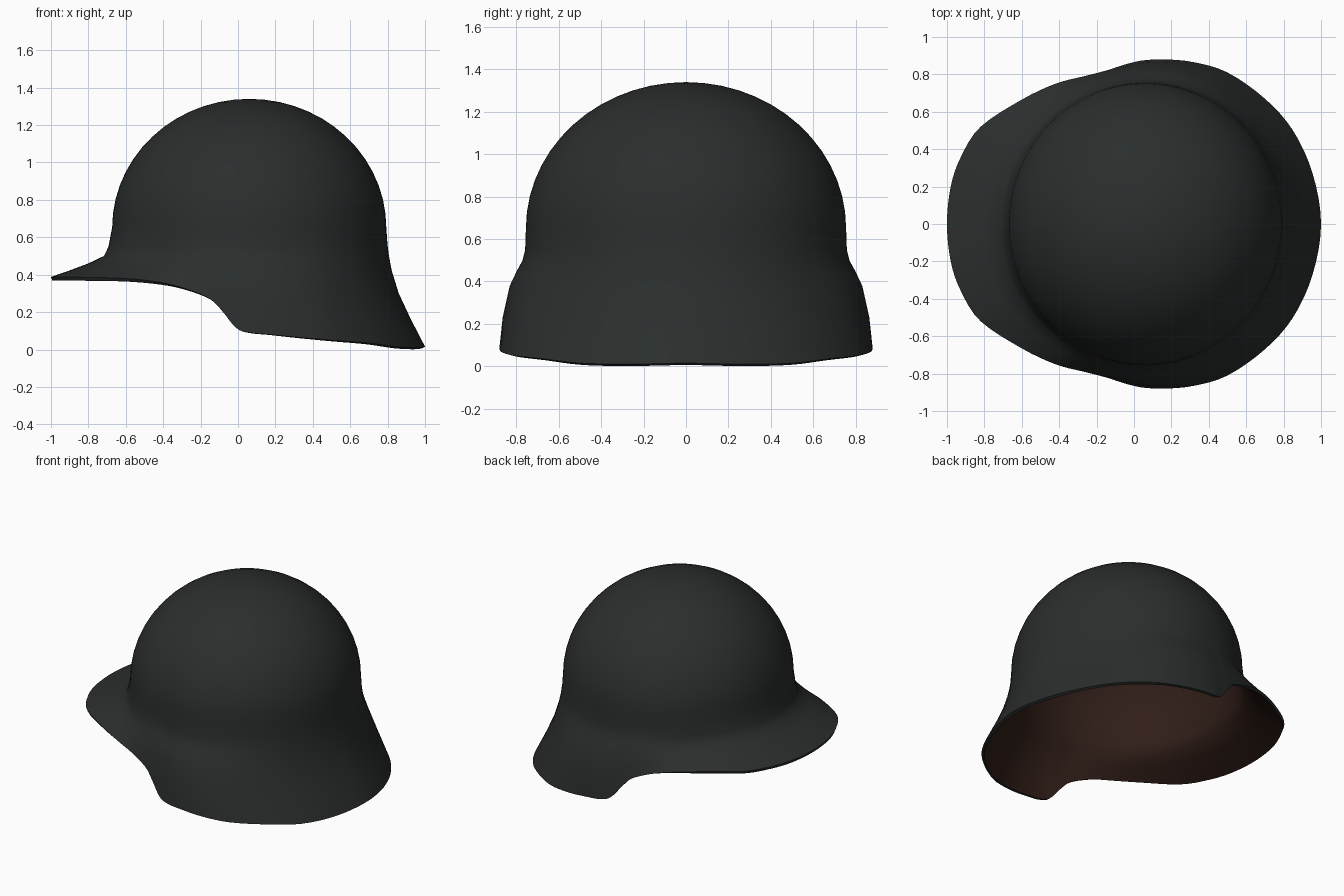
import bpy, bmesh, math
from mathutils import Vector

if "Cube" in bpy.data.objects:
    bpy.data.objects.remove(bpy.data.objects["Cube"])

def material(name, rgb):
    m = bpy.data.materials.new(name)
    m.diffuse_color = (*rgb, 1)
    m.use_nodes = True
    m.node_tree.nodes["Principled BSDF"].inputs["Base Color"].default_value = m.diffuse_color
    return m

# Half of the lower rim, from visor tip (-x) round to the neck guard (+x)
RIM = [(-1, 0, .388), (-.98, .2, .388), (-.925, .36, .388), (-.82, .52, .386),
       (-.6, .665, .38), (-.42, .75, .36), (-.28, .787, .325), (-.15, .82, .27),
       (-.08, .843, .20), (-.01, .863, .115), (.06, .876, .09), (.17, .88, .08),
       (.32, .865, .065), (.5, .81, .05), (.7, .67, .035), (.85, .5, .015),
       (.955, .27, .01), (1, 0, .015)]
# Flare profiles from dome to rim: (outward fraction, drop fraction)
FRONT = [(.02, .12), (.06, .38), (.13, .57), (.40, .73), (.70, .87), (1, 1)]
SIDE = [(.03, .18), (.13, .27), (.36, .36), (.62, .48), (.88, .74), (1, 1)]
BACK = [(.03, .14), (.07, .24), (.14, .36), (.32, .55), (.62, .76), (1, 1)]
CX, RX, RY, EQ, TOP = .06, .733, .755, .65, 1.34
STEPS, DOME_RINGS = 4, 14

def mirror(p):
    return Vector((p[0], -p[1], p[2]))

def catmull(a, b, c, d, t):
    return .5 * (2*b + (c-a)*t + (2*a-5*b+4*c-d)*t*t + (3*b-a-3*c+d)*t**3)

def closed_rim():
    pts = [Vector(p) for p in RIM]
    pts += [mirror(p) for p in RIM[-2:0:-1]]
    n = len(pts)
    return [catmull(pts[i-1], pts[i], pts[(i+1) % n], pts[(i+2) % n], k/STEPS)
            for i in range(n) for k in range(STEPS)]

def flare(c, i):
    # c is the cosine of the direction: -1 visor, 0 side, 1 neck
    w = min(1, abs(c) * (1.4 if c < 0 else 1))
    w = w*w*(3-2*w)
    end = FRONT if c < 0 else BACK
    return [SIDE[i][j]*(1-w) + end[i][j]*w for j in (0, 1)]

# Helmet shell: dome rings, then flared brim rings
rim = closed_rim()
angles = [math.atan2(p.y, p.x-CX) for p in rim]
bm = bmesh.new()
rings = []
for k in range(1, DOME_RINGS+1):
    phi = math.pi/2*k/DOME_RINGS
    rings.append([bm.verts.new((CX+RX*math.sin(phi)*math.cos(a), RY*math.sin(phi)*math.sin(a),
                                EQ+(TOP-EQ)*math.cos(phi))) for a in angles])
for i in range(len(SIDE)):
    ring = []
    for p, a in zip(rim, angles):
        base = Vector((CX+RX*math.cos(a), RY*math.sin(a), EQ))
        out, drop = flare(math.cos(a), i)
        ring.append(bm.verts.new((base.x+(p.x-base.x)*out, base.y+(p.y-base.y)*out,
                                  base.z+(p.z-base.z)*drop)))
    rings.append(ring)
n = len(rim)
apex = bm.verts.new((CX, 0, TOP))
for j in range(n):
    bm.faces.new((apex, rings[0][j], rings[0][(j+1) % n]))
    for r, s in zip(rings, rings[1:]):
        bm.faces.new((r[j], s[j], s[(j+1) % n], r[(j+1) % n]))
bmesh.ops.recalc_face_normals(bm, faces=bm.faces)
bm.faces.ensure_lookup_table()
if bm.faces[0].normal.z < 0:
    bmesh.ops.reverse_faces(bm, faces=bm.faces)
me = bpy.data.meshes.new("helmet_shell")
bm.to_mesh(me)
bm.free()
shell = bpy.data.objects.new("helmet_shell", me)
bpy.context.collection.objects.link(shell)
me.materials.append(material("dark_steel", (.023, .027, .0255)))
me.materials.append(material("brown_lining", (.030, .013, .009)))

# Wall thickness with brown lining inside
sol = shell.modifiers.new("wall", "SOLIDIFY")
sol.thickness = .02
sol.offset = -1
sol.material_offset = 1
bpy.context.view_layer.objects.active = shell
shell.select_set(True)
bpy.ops.object.modifier_apply(modifier=sol.name)
bpy.ops.object.shade_smooth_by_angle(angle=math.radians(50))
